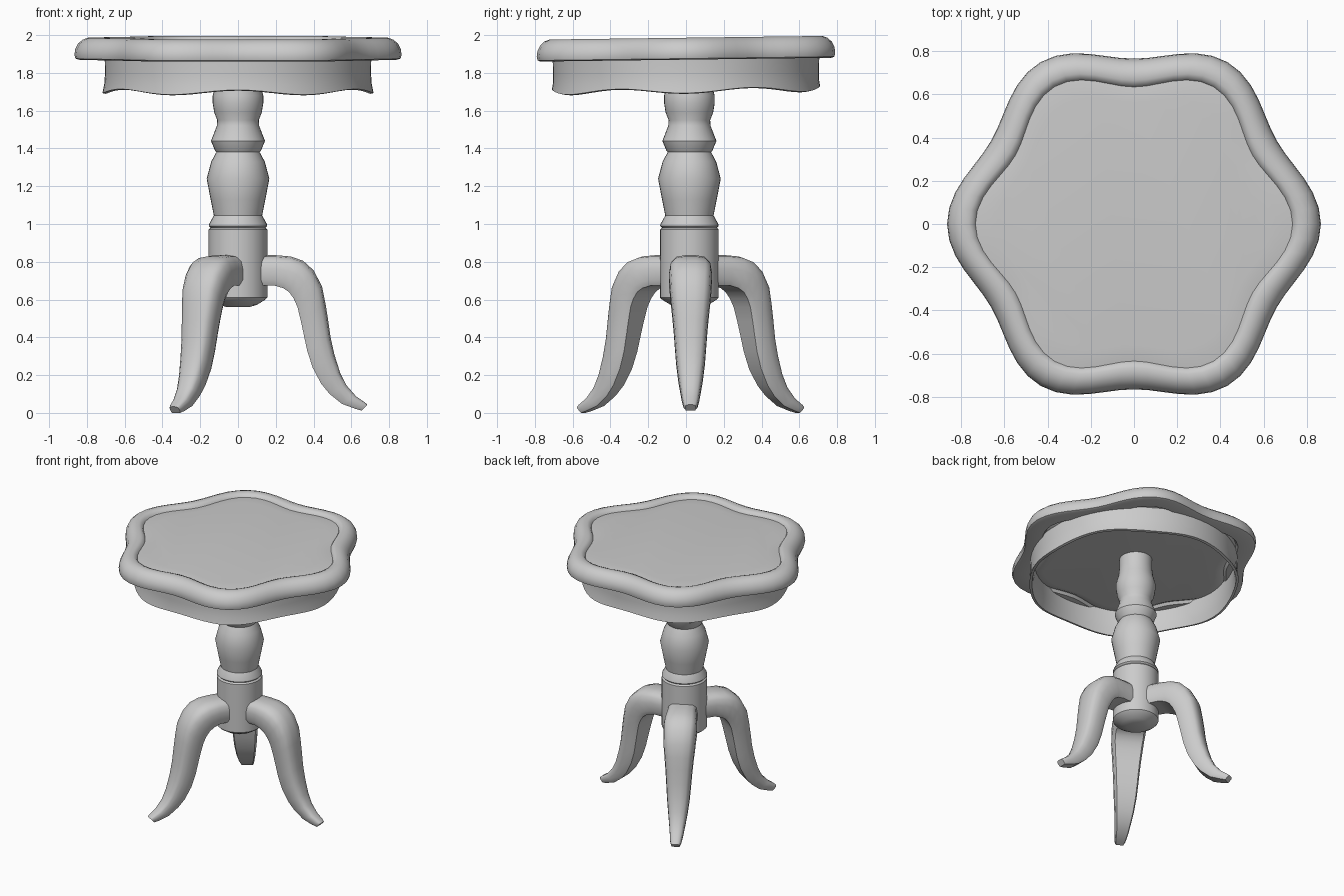
import bpy, bmesh
from math import sin, cos, pi, radians

CY = 0.018      # pedestal centre in y
LEG_Y = 0.024   # leg centre in y
TILT = 0.013    # slight tilt of the top towards the front


def loft(name, rings, angle=40, closed=False):
    """Skin a list of equal-length point rings; cap the ends unless closed."""
    bm = bmesh.new()
    vs = [[bm.verts.new(p) for p in ring] for ring in rings]
    n = len(rings[0])
    pairs = list(zip(vs, vs[1:]))
    if closed:
        pairs.append((vs[-1], vs[0]))
    else:
        bm.faces.new(vs[0])
        bm.faces.new(vs[-1])
    for a, b in pairs:
        for i in range(n):
            j = (i + 1) % n
            bm.faces.new((a[i], a[j], b[j], b[i]))
    bmesh.ops.recalc_face_normals(bm, faces=bm.faces)
    me = bpy.data.meshes.new(name)
    bm.to_mesh(me)
    bm.free()
    ob = bpy.data.objects.new(name, me)
    bpy.context.collection.objects.link(ob)
    bpy.ops.object.select_all(action='DESELECT')
    ob.select_set(True)
    bpy.context.view_layer.objects.active = ob
    bpy.ops.object.shade_smooth_by_angle(angle=radians(angle))
    return ob


def ring(r, z, amp=0.0, wave=0.0, n=72, cy=0.0, tilt=0.0):
    """Six-lobed ring: amp ripples the radius, wave ripples the height."""
    pts = []
    for i in range(n):
        t = 2 * pi * i / n
        c = cos(6 * t)
        x, y = (r + amp * c) * cos(t), (r + amp * c) * sin(t)
        pts.append((x, y + cy, z + wave * c + tilt * y))
    return pts


# Scalloped top with rounded rim and recessed upper panel
top_profile = [(0.60, 1.872, .035), (0.64, 1.875, .045), (0.665, 1.885, .05),
               (0.675, 1.89, .05), (0.69, 1.872, .05), (0.795, 1.870, .05),
               (0.811, 1.876, .05), (0.816, 1.895, .05), (0.812, 1.925, .05),
               (0.797, 1.955, .05), (0.772, 1.976, .05), (0.745, 1.986, .05),
               (0.715, 1.986, .05), (0.695, 1.978, .05), (0.685, 1.962, .05),
               (0.655, 1.966, .045), (0.60, 1.970, .035)]
loft("table_top", [ring(r, z, a, tilt=TILT) for r, z, a in top_profile])

# Thin apron with a gently wavy, slightly flared lower edge
apron_profile = [(0.706, 1.885, 0, 0), (0.704, 1.80, 0, -.003),
                 (0.706, 1.75, .002, -.008), (0.714, 1.706, .004, -.013),
                 (0.696, 1.702, .004, -.013), (0.686, 1.75, .002, -.008),
                 (0.682, 1.80, 0, -.003), (0.684, 1.885, 0, 0)]
loft("apron", [ring(r, z, a, w, tilt=TILT) for r, z, a, w in apron_profile],
     closed=True)

# Turned pedestal column
column_profile = [(0.06, 0.56), (0.10, 0.572), (0.145, 0.60), (0.155, 0.61),
                  (0.155, 0.97), (0.145, 0.98), (0.155, 0.99), (0.153, 1.0),
                  (0.128, 1.045), (0.145, 1.13), (0.166, 1.24), (0.142, 1.33),
                  (0.115, 1.38), (0.122, 1.388), (0.143, 1.44), (0.112, 1.52),
                  (0.110, 1.55), (0.126, 1.59), (0.134, 1.64), (0.134, 1.68),
                  (0.118, 1.74), (0.112, 1.80), (0.112, 1.88)]
loft("column", [ring(r, z, n=32, cy=CY) for r, z in column_profile], angle=35)

# Curved legs: (outer x, z), (inner x, z), half width
stations = [((.10, .835), (.10, .675), .10), ((.20, .835), (.19, .675), .105),
            ((.28, .828), (.24, .66), .112), ((.345, .805), (.27, .64), .114),
            ((.40, .755), (.295, .605), .11), ((.445, .67), (.315, .56), .105),
            ((.463, .58), (.332, .49), .097), ((.476, .50), (.347, .42), .09),
            ((.49, .40), (.366, .33), .083), ((.51, .31), (.395, .24), .076),
            ((.54, .215), (.44, .155), .065), ((.575, .145), (.485, .10), .055),
            ((.625, .088), (.55, .048), .045), ((.672, .055), (.62, .022), .037),
            ((.685, .044), (.655, .012), .028)]
# D-shaped section: flat inside, rounded outside (width, depth)
half = [(.85, 0), (1, .18), (1, .55), (.93, .80), (.70, .95), (.25, 1)]
section = half + [(-u, v) for u, v in reversed(half)]

for k, name in enumerate(("right_leg", "back_left_leg", "front_left_leg")):
    a = k * 2 * pi / 3
    drop = 0.0 if k == 0 else 0.012   # the rear legs' feet reach the floor
    rings = []
    for (ox, oz), (ix, iz), w in stations:
        pts = []
        for u, v in section:
            r, s = ix + (ox - ix) * v, u * w
            z = iz + (oz - iz) * v
            pts.append((r * cos(a) - s * sin(a),
                        r * sin(a) + s * cos(a) + LEG_Y,
                        z - drop * max(0, 1 - z / .6)))
        rings.append(pts)
    loft(name, rings, angle=50)
